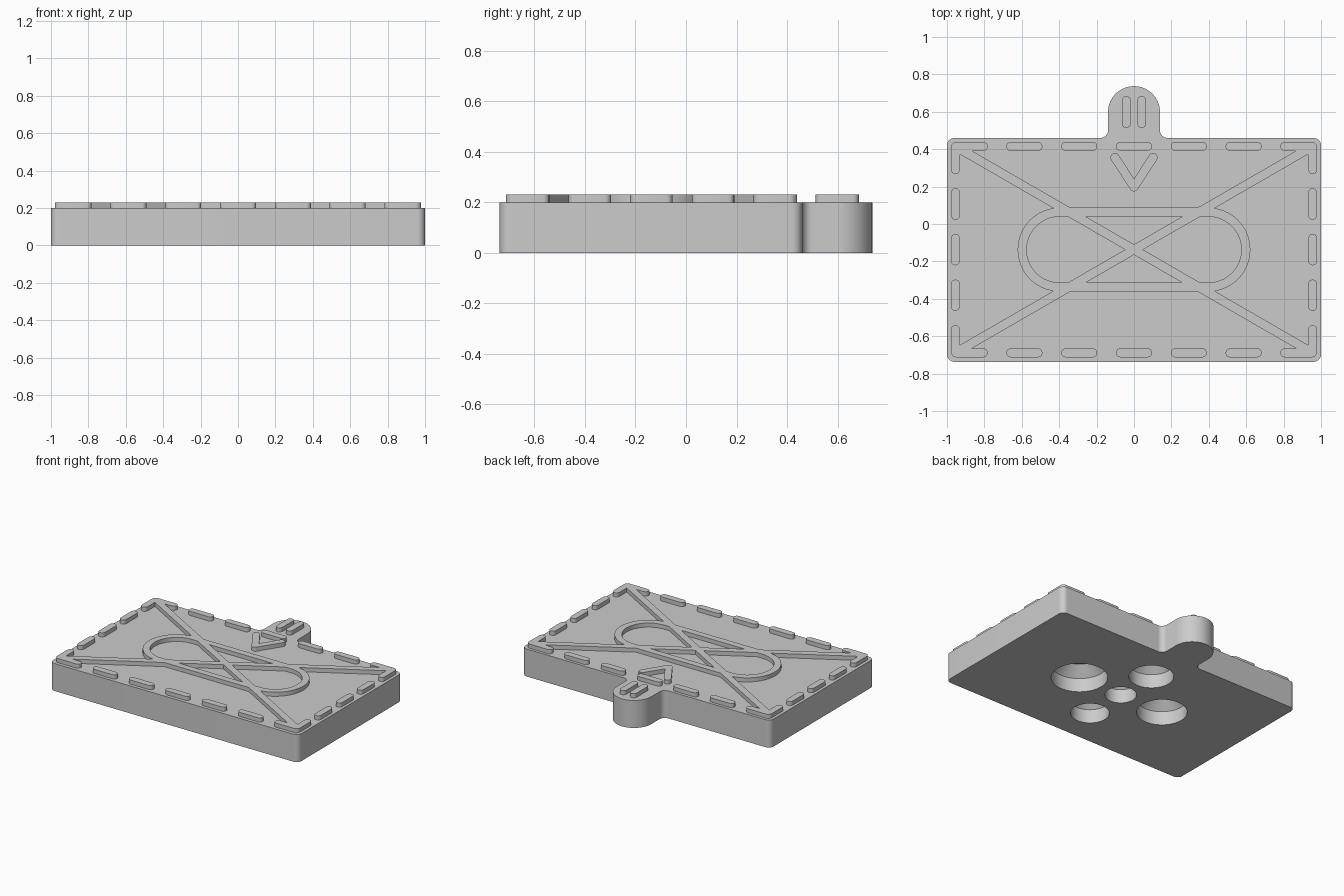
import bpy, bmesh
from math import sin, cos, atan2, pi, radians

cube = bpy.data.objects.get("Cube")
if cube:
    bpy.data.objects.remove(cube, do_unlink=True)

grey = bpy.data.materials.new("plain grey")
grey.use_nodes = True
grey.diffuse_color = (0.6, 0.6, 0.6, 1)
grey.node_tree.nodes["Principled BSDF"].inputs["Base Color"].default_value = (0.6, 0.6, 0.6, 1)

MID = -0.137            # centre of the slab in y
TOP, RAISED = 0.2, 0.23
HALF = 0.024            # half the width of every raised line


def arc(cx, cy, r, start, end, n=8):
    angles = [radians(start + (end - start) * i / n) for i in range(n + 1)]
    return [(cx + r * cos(a), cy + r * sin(a)) for a in angles]


def finish(name, bm):
    bmesh.ops.recalc_face_normals(bm, faces=bm.faces)
    mesh = bpy.data.meshes.new(name)
    bm.to_mesh(mesh)
    bm.free()
    mesh.materials.append(grey)
    obj = bpy.data.objects.new(name, mesh)
    bpy.context.collection.objects.link(obj)
    return obj


def prism(name, outline, z0=TOP - 0.01, z1=RAISED):
    bm = bmesh.new()
    face = bm.faces.new([bm.verts.new((x, y, z0)) for x, y in outline])
    new = bmesh.ops.extrude_face_region(bm, geom=[face])["geom"]
    for v in new:
        if isinstance(v, bmesh.types.BMVert):
            v.co.z = z1
    return finish(name, bm)


def stroke(name, x0, y0, x1, y1, r=HALF, n=8, **kw):
    """Round-ended bar between two points."""
    a = atan2(y1 - y0, x1 - x0) * 180 / pi
    return prism(name, arc(x1, y1, r, a - 90, a + 90, n) + arc(x0, y0, r, a + 90, a + 270, n), **kw)


def select(obj):
    bpy.ops.object.select_all(action="DESELECT")
    obj.select_set(True)
    bpy.context.view_layer.objects.active = obj


def combine(obj, others, operation):
    """Apply booleans and discard the operands."""
    select(obj)
    for other in others:
        mod = obj.modifiers.new("combine", "BOOLEAN")
        mod.operation, mod.solver, mod.object = operation, "EXACT", other
        bpy.ops.object.modifier_apply(modifier=mod.name)
        bpy.data.objects.remove(other, do_unlink=True)
    return obj


# Slab with rounded corners and a filleted round tab
right = (arc(0.96, -0.697, 0.04, -90, 0) + arc(0.96, 0.42, 0.04, 0, 90)
         + arc(0.179, 0.5, 0.04, 270, 180) + arc(0, 0.598, 0.139, 0, 90, 16))
left = [(-x, y) for x, y in reversed(right[:-1])]
slab = prism("slab", right + left, 0, TOP)


# Blind sockets underneath: straight wall, then a tapered end
def socket(x, y, r):
    bm = bmesh.new()
    rings = []
    for z, radius in ((-0.05, r), (0.1, r), (0.17, r - 0.07)):
        rings.append([bm.verts.new((px, py, z)) for px, py in arc(x, y, radius, 0, 360, 48)[:-1]])
    for low, high in zip(rings, rings[1:]):
        for i in range(48):
            j = (i + 1) % 48
            bm.faces.new((low[i], low[j], high[j], high[i]))
    bm.faces.new(rings[0])
    bm.faces.new(rings[-1])
    cutter = finish("socket_cutter", bm)
    cutter.hide_render = True
    return cutter


combine(slab, [socket(x, MID + y, r) for x, y, r in (
    (0, 0, 0.105), (0.355, 0, 0.187), (-0.355, 0, 0.167), (0, 0.315, 0.148), (0, -0.315, 0.128))],
    "DIFFERENCE")
parts = [slab]

# Raised ring with crossing diagonals, joined to the corner marks
field = stroke("field_lines", -0.398, MID, 0.398, MID, r=0.224, n=32)
inner = stroke("ring_cutter", -0.398, MID, 0.398, MID, r=0.176, n=32, z0=0.1, z1=0.3)
combine(field, [inner], "DIFFERENCE")
joined = [stroke("diagonal", -0.94, MID - s * 0.543, 0.94, MID + s * 0.543) for s in (1, -1)]

# Dashed border: seven along each long side, five along each short side
for side in (-1, 1):
    for i in range(-3, 4):
        x, y = i * 0.293, MID + side * 0.552
        dash = stroke("border_dash", x - 0.0725, y, x + 0.0725, y)
        (joined if abs(i) == 3 else parts).append(dash)
    for i in range(-2, 3):
        x, y = side * 0.955, MID + i * 0.244
        dash = stroke("border_dash", x, y - 0.06, x, y + 0.06)
        (joined if abs(i) == 2 else parts).append(dash)
parts.append(combine(field, joined, "UNION"))

# Pointer in front of the tab and two bars on it
arms = [stroke("pointer", s * 0.102, 0.356, 0, 0.198) for s in (-1, 1)]
parts.append(combine(arms[0], arms[1:], "UNION"))
for s in (-1, 1):
    parts.append(stroke("tab_bar", s * 0.041, 0.537, s * 0.041, 0.66))

for part in parts:
    select(part)
    bpy.ops.object.shade_smooth_by_angle(angle=radians(30))
